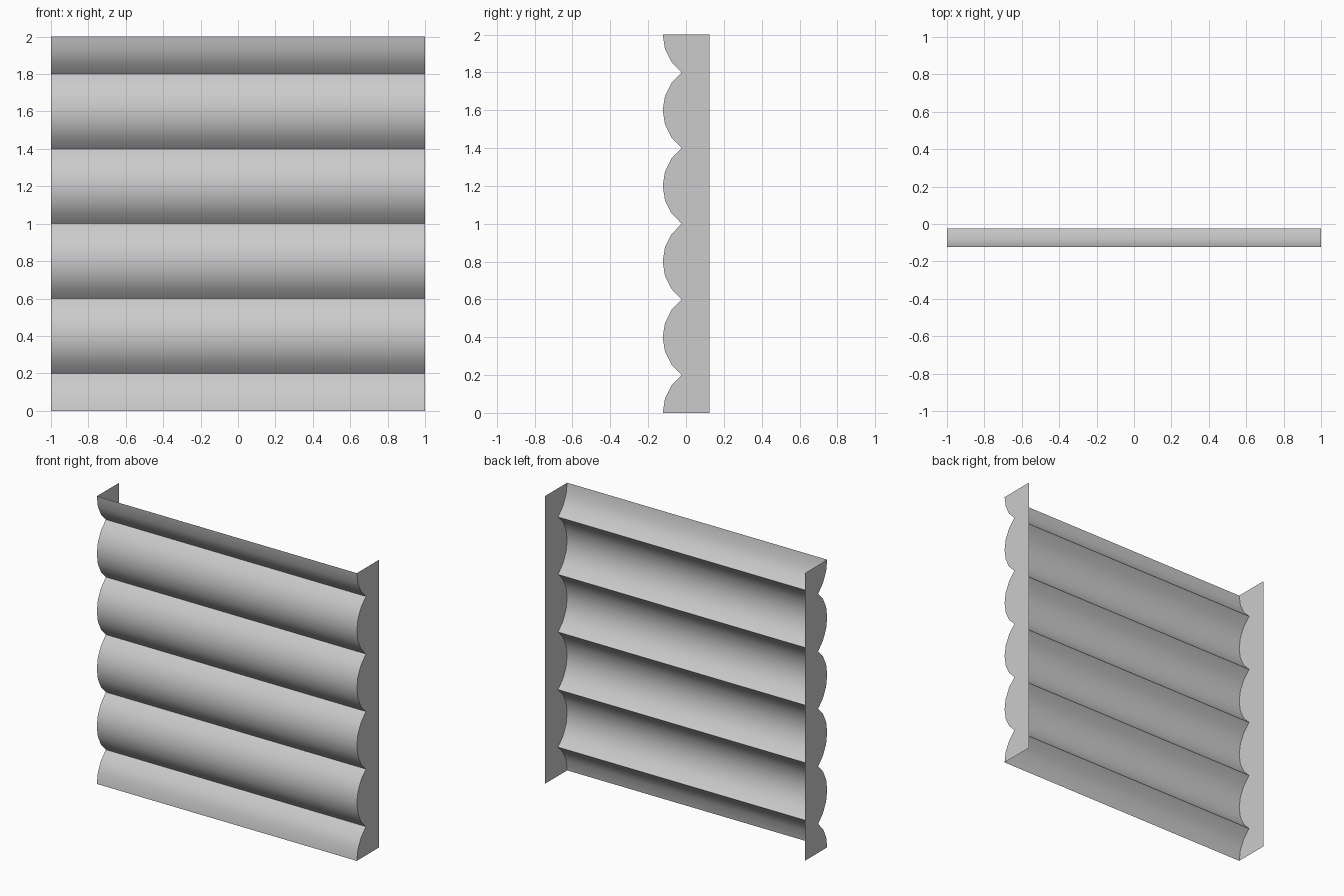
import bpy, bmesh, math

if "Cube" in bpy.data.objects:
    bpy.data.objects.remove(bpy.data.objects["Cube"])

HALF_W = 1.0       # half length of the logs
DEPTH = 0.123      # front and back limit in y
SAG = 0.10         # depth of the groove between logs
PITCH = 0.4        # log spacing
SEG = 3            # facets per half log


def half_log():
    """(z offset from crest, depth behind crest) along a circular arc."""
    h = PITCH / 2
    r = (h * h + SAG * SAG) / (2 * SAG)
    a = math.asin(h / r)
    return [(r * math.sin(a * i / SEG), r * (1 - math.cos(a * i / SEG)))
            for i in range(SEG + 1)]


def wall_profile():
    """(y, z) points of the stacked logs, half logs at both ends."""
    arc, pts = half_log(), []
    for k in range(5):
        z0 = k * PITCH
        pts += [(-DEPTH + d, z0 + z) for z, d in arc]
        pts += [(-DEPTH + d, z0 + PITCH - z) for z, d in arc[-2:0:-1]]
    return pts + [(-DEPTH, 2.0)]


def make_object(name, bm):
    mesh = bpy.data.meshes.new(name)
    bm.to_mesh(mesh)
    bm.free()
    obj = bpy.data.objects.new(name, mesh)
    bpy.context.collection.objects.link(obj)
    return obj


profile = wall_profile()

# Log front: open profile swept along x
bm = bmesh.new()
left = [bm.verts.new((-HALF_W, y, z)) for y, z in profile]
right = [bm.verts.new((HALF_W, y, z)) for y, z in profile]
for i in range(len(profile) - 1):
    bm.faces.new((left[i], right[i], right[i + 1], left[i + 1]))
front = make_object("log_front", bm)
bpy.context.view_layer.objects.active = front
front.select_set(True)
bpy.ops.object.shade_smooth_by_angle(angle=math.radians(40))

# Flat end panels with the scalloped front edge
for name, side in (("end_panel_left", -1), ("end_panel_right", 1)):
    bm = bmesh.new()
    outline = profile + [(DEPTH, 2.0), (DEPTH, 0.0)]
    face = bm.faces.new([bm.verts.new((side * HALF_W, y, z)) for y, z in outline])
    face.normal_update()
    if face.normal.x * side < 0:
        face.normal_flip()
    make_object(name, bm)
